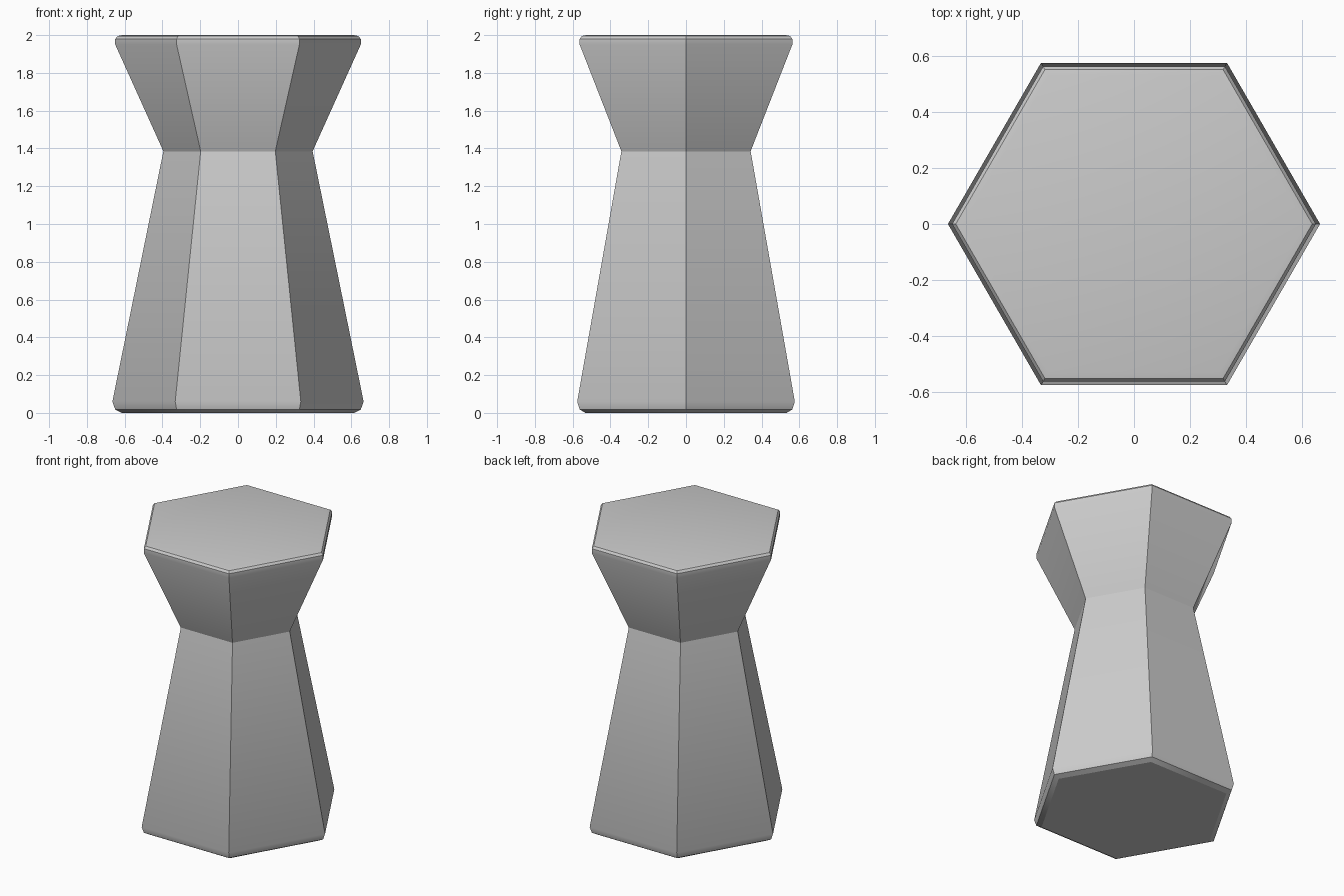
import bpy, bmesh, math

if "Cube" in bpy.data.objects:
    bpy.data.objects.remove(bpy.data.objects["Cube"])

# Corner radius and height of each hexagonal section, bottom to top
PROFILE = [(0.615, 0.0), (0.65, 0.018), (0.665, 0.06),
           (0.395, 1.385),
           (0.65, 1.95), (0.65, 1.98), (0.637, 1.995), (0.612, 2.0)]
SIDES = 6


def hex_ring(bm, radius, z):
    return [bm.verts.new((radius * math.cos(math.tau * i / SIDES),
                          radius * math.sin(math.tau * i / SIDES), z))
            for i in range(SIDES)]


# Waisted stool body with softened rims, capped at both ends
bm = bmesh.new()
rings = [hex_ring(bm, r, z) for r, z in PROFILE]
for low, high in zip(rings, rings[1:]):
    for i in range(SIDES):
        j = (i + 1) % SIDES
        bm.faces.new((low[i], low[j], high[j], high[i]))
bm.faces.new(rings[0][::-1])
bm.faces.new(rings[-1])

mesh = bpy.data.meshes.new("hexagonal_stool")
bm.to_mesh(mesh)
bm.free()
stool = bpy.data.objects.new("hexagonal_stool", mesh)
bpy.context.collection.objects.link(stool)

# Smooth rims, crisp hexagon corners
bpy.context.view_layer.objects.active = stool
stool.select_set(True)
bpy.ops.object.shade_smooth_by_angle(angle=math.radians(30))
